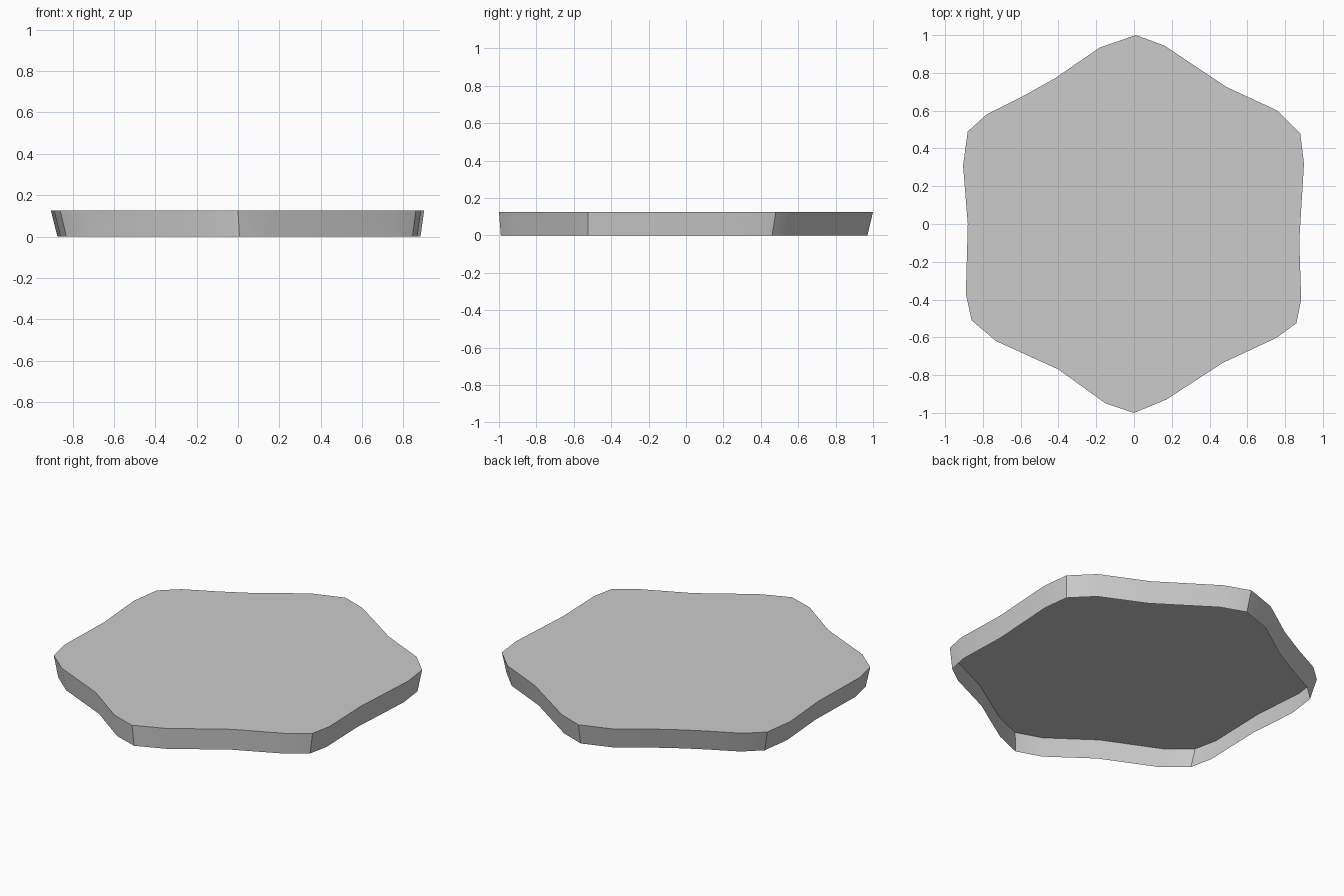
import bpy, bmesh, math

if "Cube" in bpy.data.objects:
    bpy.data.objects.remove(bpy.data.objects["Cube"])

# Rounded, slightly wavy hexagon outline of the top (counter-clockwise from above)
OUTLINE = [
    (0.01, 1.0), (-0.18, 0.935), (-0.42, 0.77), (-0.60, 0.67), (-0.78, 0.58),
    (-0.88, 0.49), (-0.905, 0.31), (-0.88, 0.0), (-0.89, -0.37), (-0.86, -0.51),
    (-0.73, -0.62), (-0.40, -0.77), (-0.15, -0.95), (0.0, -1.0), (0.17, -0.93),
    (0.47, -0.735), (0.75, -0.605), (0.86, -0.525), (0.885, -0.40), (0.875, -0.09),
    (0.90, 0.32), (0.88, 0.48), (0.76, 0.60), (0.49, 0.725), (0.16, 0.945),
]
HEIGHT = 0.125

bm = bmesh.new()
top = [bm.verts.new((x, y, HEIGHT)) for x, y in OUTLINE]
# Lower rim is slightly drawn in
rim = [bm.verts.new((x * 0.973 + 0.007, y * 0.98 - 0.01, 0.0)) for x, y in OUTLINE]

# Flat top, side walls, open underside
bm.faces.new(top)
n = len(OUTLINE)
for i in range(n):
    j = (i + 1) % n
    bm.faces.new((rim[i], rim[j], top[j], top[i]))

mesh = bpy.data.meshes.new("hexagonal_tile")
bm.to_mesh(mesh)
bm.free()
tile = bpy.data.objects.new("hexagonal_tile", mesh)
bpy.context.collection.objects.link(tile)

# One light grey colour
grey = bpy.data.materials.new("light_grey")
grey.diffuse_color = (0.6, 0.6, 0.6, 1.0)
grey.use_nodes = True
grey.node_tree.nodes["Principled BSDF"].inputs["Base Color"].default_value = grey.diffuse_color
mesh.materials.append(grey)

# Smooth walls, crisp corners and top edge
bpy.context.view_layer.objects.active = tile
tile.select_set(True)
bpy.ops.object.shade_smooth_by_angle(angle=math.radians(30))
